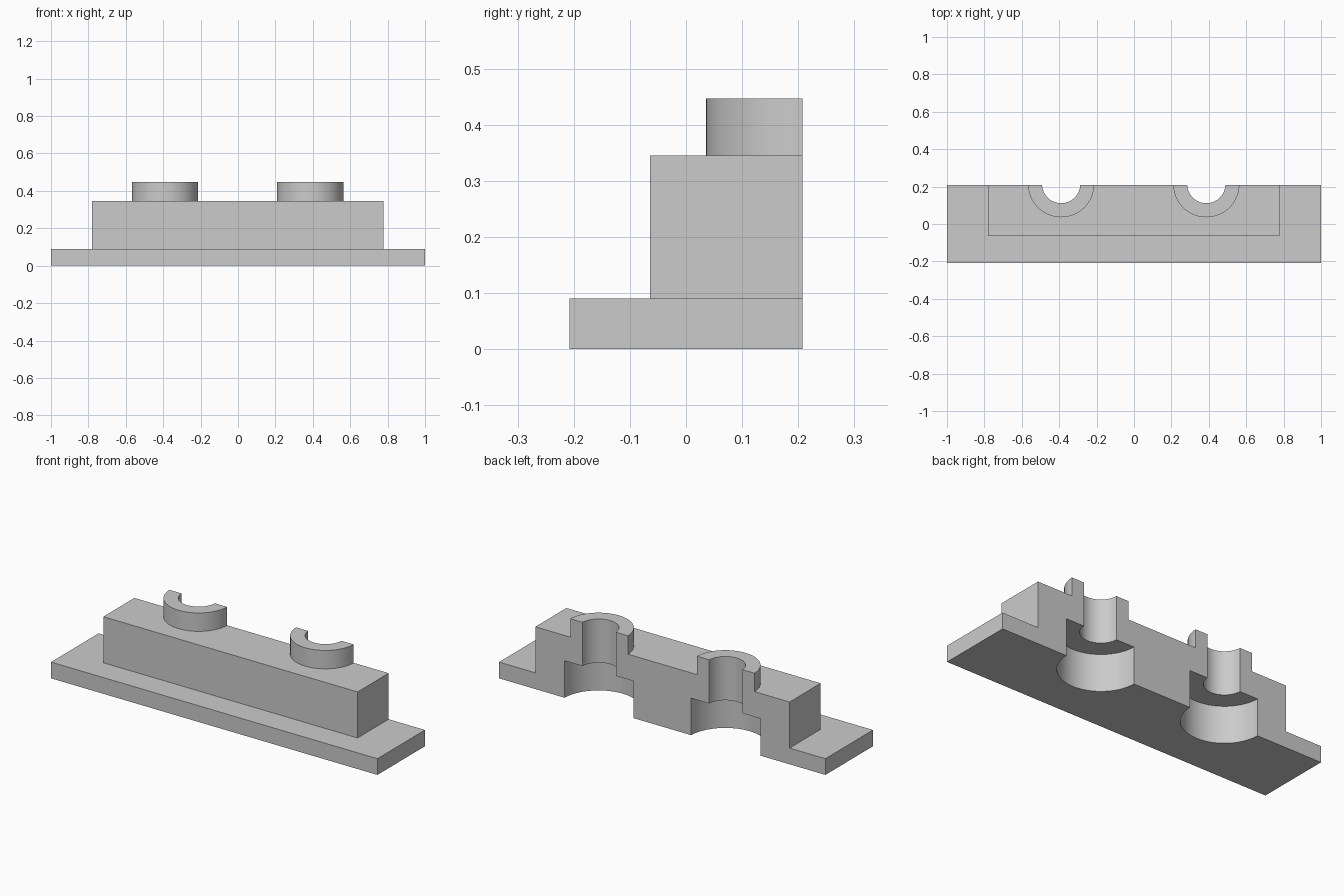
import bpy
import math

if "Cube" in bpy.data.objects:
    bpy.data.objects.remove(bpy.data.objects["Cube"], do_unlink=True)

BACK = 0.208      # plane of the flat cut back
REACH = 0.6       # solids run past the back before it is trimmed
MID = -0.0015     # centre of the raised parts along x
AXIS_Y = 0.213    # bore axis


def box(name, x, y0, y1, z0, z1, cx=0.0):
    bpy.ops.mesh.primitive_cube_add(size=1, location=(cx, (y0 + y1) / 2, (z0 + z1) / 2))
    ob = bpy.context.object
    ob.name = name
    ob.scale = (2 * x, y1 - y0, z1 - z0)
    bpy.ops.object.transform_apply(location=True, rotation=False, scale=True)
    return ob


def cylinder(name, cx, radius, z0, z1):
    bpy.ops.mesh.primitive_cylinder_add(vertices=96, radius=radius, depth=z1 - z0,
                                        location=(cx, AXIS_Y, (z0 + z1) / 2))
    ob = bpy.context.object
    ob.name = name
    bpy.ops.object.transform_apply(location=True, rotation=False, scale=False)
    return ob


def combine(body, tool, operation):
    tool.hide_render = True
    mod = body.modifiers.new(operation.lower(), 'BOOLEAN')
    mod.operation = operation
    mod.solver = 'EXACT'
    mod.object = tool
    bpy.context.view_layer.objects.active = body
    bpy.ops.object.modifier_apply(modifier=mod.name)
    bpy.data.objects.remove(tool, do_unlink=True)


# Base plate with the raised block
body = box("stepped_mount", 1.0, -BACK, REACH, 0, 0.09)
combine(body, box("block", 0.779, -0.064, REACH - 0.05, 0.04, 0.345, MID), 'UNION')

# Bosses on top, each with a through bore and a wider counterbore below
centres = [MID + side * 0.388 for side in (-1, 1)]
for cx in centres:
    combine(body, cylinder("boss", cx, 0.177, 0.28, 0.447), 'UNION')
for cx in centres:
    combine(body, cylinder("bore", cx, 0.102, -0.1, 0.6), 'DIFFERENCE')
    combine(body, cylinder("counterbore", cx, 0.212, -0.1, 0.205), 'DIFFERENCE')

# Flat section through the back
combine(body, box("back_trim", 1.5, BACK, 1.0, -0.5, 1.0), 'DIFFERENCE')

# Plain grey finish
grey = bpy.data.materials.new("light grey")
colour = (0.6, 0.6, 0.6, 1)
grey.use_nodes = True
grey.diffuse_color = colour
grey.node_tree.nodes["Principled BSDF"].inputs["Base Color"].default_value = colour
body.data.materials.clear()
body.data.materials.append(grey)

bpy.ops.object.select_all(action='DESELECT')
body.select_set(True)
bpy.context.view_layer.objects.active = body
bpy.ops.object.shade_smooth_by_angle(angle=math.radians(30))
